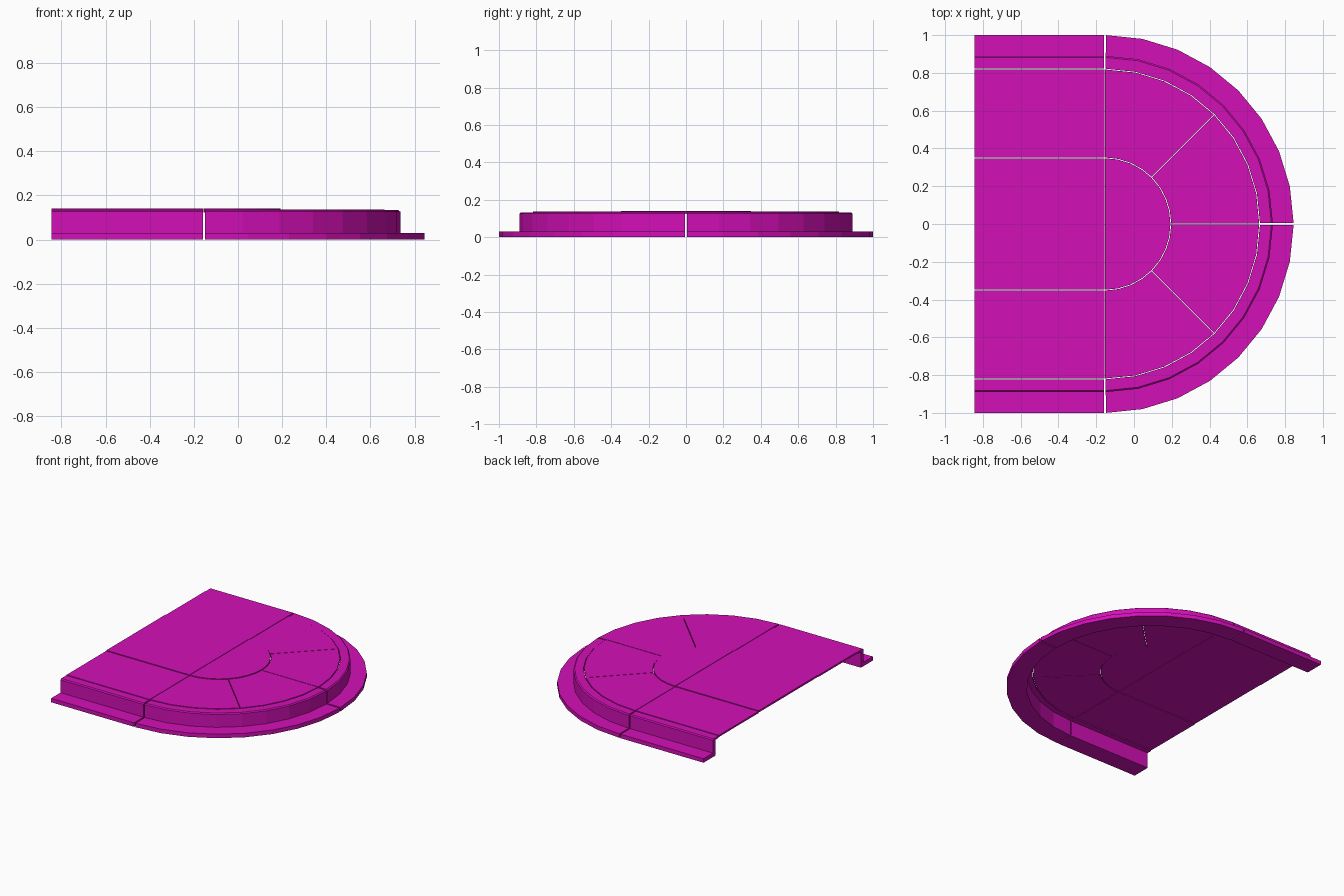
import bpy, bmesh
from math import sin, cos, pi

if "Cube" in bpy.data.objects:
    bpy.data.objects.remove(bpy.data.objects["Cube"], do_unlink=True)

# Single magenta finish
magenta = bpy.data.materials.new("magenta")
magenta.use_nodes = True
colour = (0.65, 0.005, 0.47, 1)
magenta.diffuse_color = colour
magenta.node_tree.nodes["Principled BSDF"].inputs["Base Color"].default_value = colour

CX, BACK = -0.155, -0.845     # arc centre, open straight edge
R_HUB, R_DECK = 0.35, 0.82    # inner panel and deck radii
STEPS = 8                     # facets per quarter circle
GAP = 0.002                   # half width of a panel seam


def finish(name, bm):
    bmesh.ops.recalc_face_normals(bm, faces=bm.faces)
    mesh = bpy.data.meshes.new(name)
    bm.to_mesh(mesh)
    bm.free()
    mesh.materials.append(magenta)
    obj = bpy.data.objects.new(name, mesh)
    bpy.context.collection.objects.link(obj)
    return obj


def loft(name, rings):
    """Join matching closed sections and cap both ends."""
    bm = bmesh.new()
    rows = [[bm.verts.new(p) for p in ring] for ring in rings]
    n = len(rows[0])
    for a, b in zip(rows, rows[1:]):
        for i in range(n):
            j = (i + 1) % n
            bm.faces.new((a[i], a[j], b[j], b[i]))
    bm.faces.new(rows[0])
    bm.faces.new(rows[-1])
    return finish(name, bm)


def panel(name, outline, bottom, top):
    return loft(name, [[(x, y, z) for x, y in outline] for z in (bottom, top)])


def arc(radius, start, end, steps):
    angles = [start + (end - start) * i / steps for i in range(steps + 1)]
    return [(CX + radius * cos(a), radius * sin(a)) for a in angles]


def box(x0, x1, y0, y1):
    return [(x0, y0), (x1, y0), (x1, y1), (x0, y1)]


# Edge rail: rim, wall and outward flange, as (distance, height)
rail = [(R_DECK + GAP, 0.133), (0.882, 0.133), (0.89, 0.126), (0.89, 0.03),
        (1, 0.03), (1, 0), (0.86, 0), (0.86, 0.118), (R_DECK + GAP, 0.118)]

for side, s in (("left", 1), ("right", -1)):
    # Straight and curved rail lengths with a joint between them
    loft(f"straight_rail_{side}",
         [[(x, s * d, z) for d, z in rail] for x in (BACK, CX - 0.004)])
    joint = 0.006
    angles = [joint + (pi / 2 - 2 * joint) * i / STEPS for i in range(STEPS + 1)]
    loft(f"curved_rail_{side}",
         [[(CX + d * cos(a), s * d * sin(a), z) for d, z in rail] for a in angles])

    # Straight deck panel
    ends = sorted((s * (R_HUB + GAP), s * (R_DECK - GAP)))
    panel(f"side_deck_{side}", box(BACK, CX - GAP, *ends), 0.123, 0.136)

    # Two wedge panels per quarter
    for k in range(2):
        a0, a1 = k * pi / 4, (k + 1) * pi / 4
        t_in, t_out = GAP / R_HUB, GAP / R_DECK
        inner = arc(R_HUB + GAP, a0 + t_in, a1 - t_in, STEPS // 2)
        outer = arc(R_DECK - GAP, a0 + t_out, a1 - t_out, STEPS // 2)
        outline = [(x, s * y) for x, y in inner + outer[::-1]]
        panel(f"wedge_deck_{side}_{k + 1}", outline, 0.123, 0.136)

# Slightly raised middle panels
hub = R_HUB - GAP
panel("middle_deck", box(BACK, CX - GAP, -hub, hub), 0.126, 0.14)
half = [(max(x, CX + GAP), y) for x, y in arc(hub, -pi / 2, pi / 2, 2 * STEPS)]
panel("half_round_deck", half, 0.126, 0.14)
